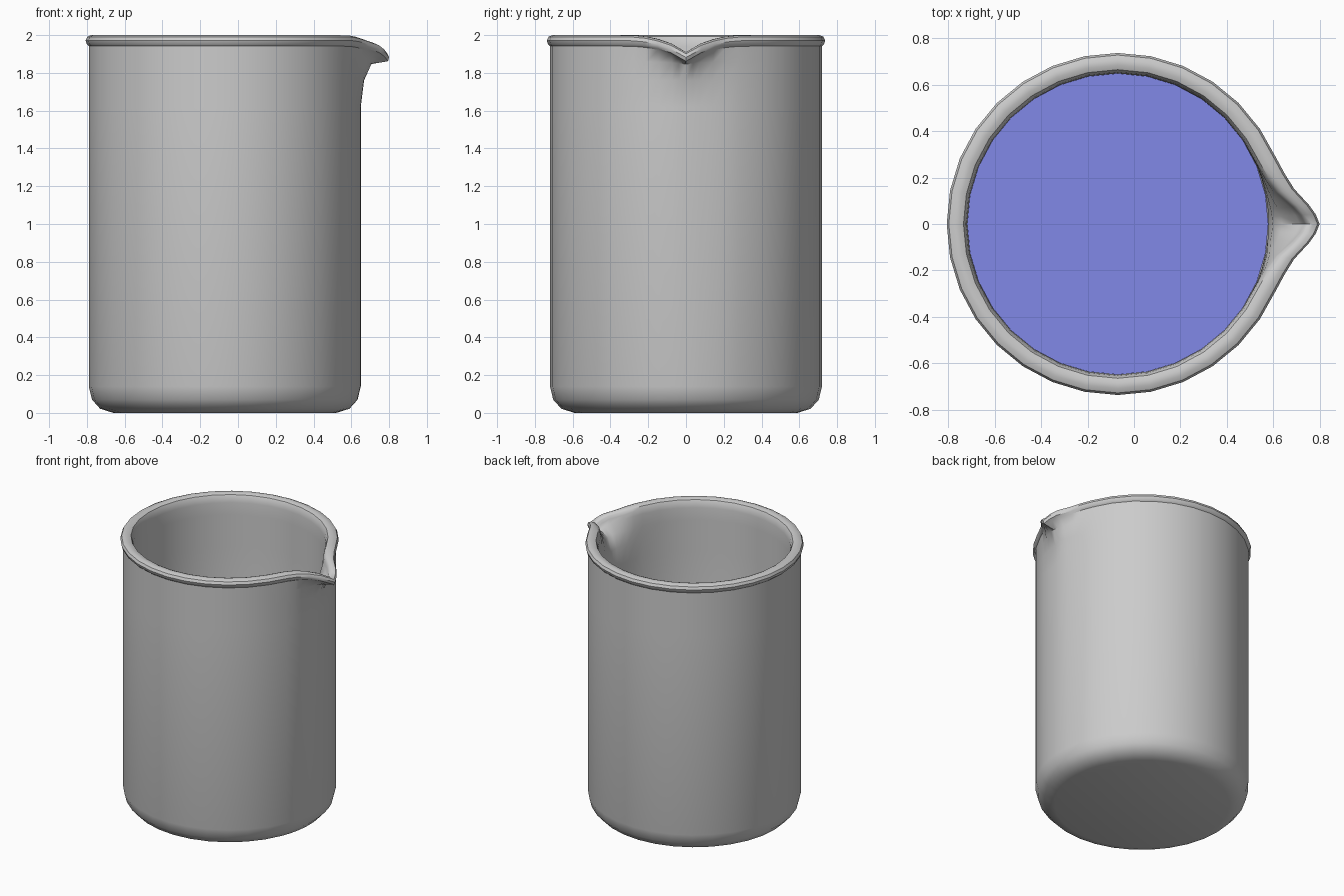
import bpy, bmesh, math

if "Cube" in bpy.data.objects:
    bpy.data.objects.remove(bpy.data.objects["Cube"])

CX = -0.07          # axis of the round body
SIDES = 32

# spout shape: (angle in degrees, outward push, downward dip)
SPOUT = [(0, 0.133, 0.09), (2.8, 0.117, 0.067), (5.6, 0.092, 0.045),
         (11.25, 0.038, 0.022), (16.9, 0.014, 0.008), (22.5, 0.003, 0.002), (33.75, 0, 0)]


def spout_at(deg):
    a = abs(deg)
    for (a0, p0, d0), (a1, p1, d1) in zip(SPOUT, SPOUT[1:]):
        if a <= a1:
            t = (a - a0) / (a1 - a0)
            return p0 + (p1 - p0) * t, d0 + (d1 - d0) * t
    return 0, 0


def lathe(name, profile, angles):
    """Spin rows of (radius, z, push weight, dip weight); cap both ends."""
    bm = bmesh.new()
    rings = []
    for r, z, wp, wd in profile:
        ring = []
        for deg in angles:
            push, dip = spout_at(deg)
            rr = r + push * wp
            a = math.radians(deg)
            ring.append(bm.verts.new((CX + rr * math.cos(a), rr * math.sin(a), z - dip * wd)))
        rings.append(ring)
    n = len(angles)
    for lo, hi in zip(rings, rings[1:]):
        for i in range(n):
            j = (i + 1) % n
            bm.faces.new((lo[i], lo[j], hi[j], hi[i]))
    bm.faces.new(rings[0][::-1])
    bm.faces.new(rings[-1])
    bmesh.ops.recalc_face_normals(bm, faces=bm.faces[:])
    mesh = bpy.data.meshes.new(name)
    bm.to_mesh(mesh)
    bm.free()
    obj = bpy.data.objects.new(name, mesh)
    bpy.context.collection.objects.link(obj)
    bpy.ops.object.select_all(action='DESELECT')
    obj.select_set(True)
    bpy.context.view_layer.objects.active = obj
    bpy.ops.object.shade_smooth_by_angle(angle=math.radians(40))
    return obj


# glass beaker: outer wall, rolled rim, inner wall and floor
base = [i * 360 / SIDES - 180 for i in range(SIDES)]
fine = sorted(base + [s * a for a in (2.8, 5.6, 16.9) for s in (-1, 1)])
glass = [
    (0.59, 0.0, 0, 0), (0.66, 0.022, 0, 0), (0.703, 0.07, 0, 0), (0.72, 0.14, 0, 0),
    (0.72, 1.62, 0, 0), (0.72, 1.76, 0.13, 0), (0.72, 1.86, 0.42, 0.15),
    (0.72, 1.942, 0.85, 0.95), (0.731, 1.952, 1, 1), (0.737, 1.972, 1, 1),
    (0.728, 1.991, 1, 1), (0.708, 2.0, 1, 1), (0.685, 2.0, 1, 1),
    (0.665, 1.992, 1.07, 1), (0.655, 1.972, 1.1, 1), (0.65, 1.94, 1, 0.8),
    (0.65, 1.85, 0.45, 0.2), (0.65, 1.75, 0.13, 0), (0.65, 1.62, 0, 0),
    (0.65, 0.19, 0, 0), (0.635, 0.13, 0, 0), (0.6, 0.09, 0, 0), (0.54, 0.07, 0, 0),
]
lathe("beaker_glass", glass, fine)

# liquid filling the lower half
liquid = lathe("liquid", [
    (0.538, 0.072, 0, 0), (0.598, 0.092, 0, 0), (0.633, 0.132, 0, 0),
    (0.649, 0.19, 0, 0), (0.649, 1.0, 0, 0)], base)
mat = bpy.data.materials.new("blue_liquid")
mat.diffuse_color = (0.22, 0.25, 0.8, 1)
mat.use_nodes = True
mat.node_tree.nodes["Principled BSDF"].inputs["Base Color"].default_value = mat.diffuse_color
liquid.data.materials.append(mat)
